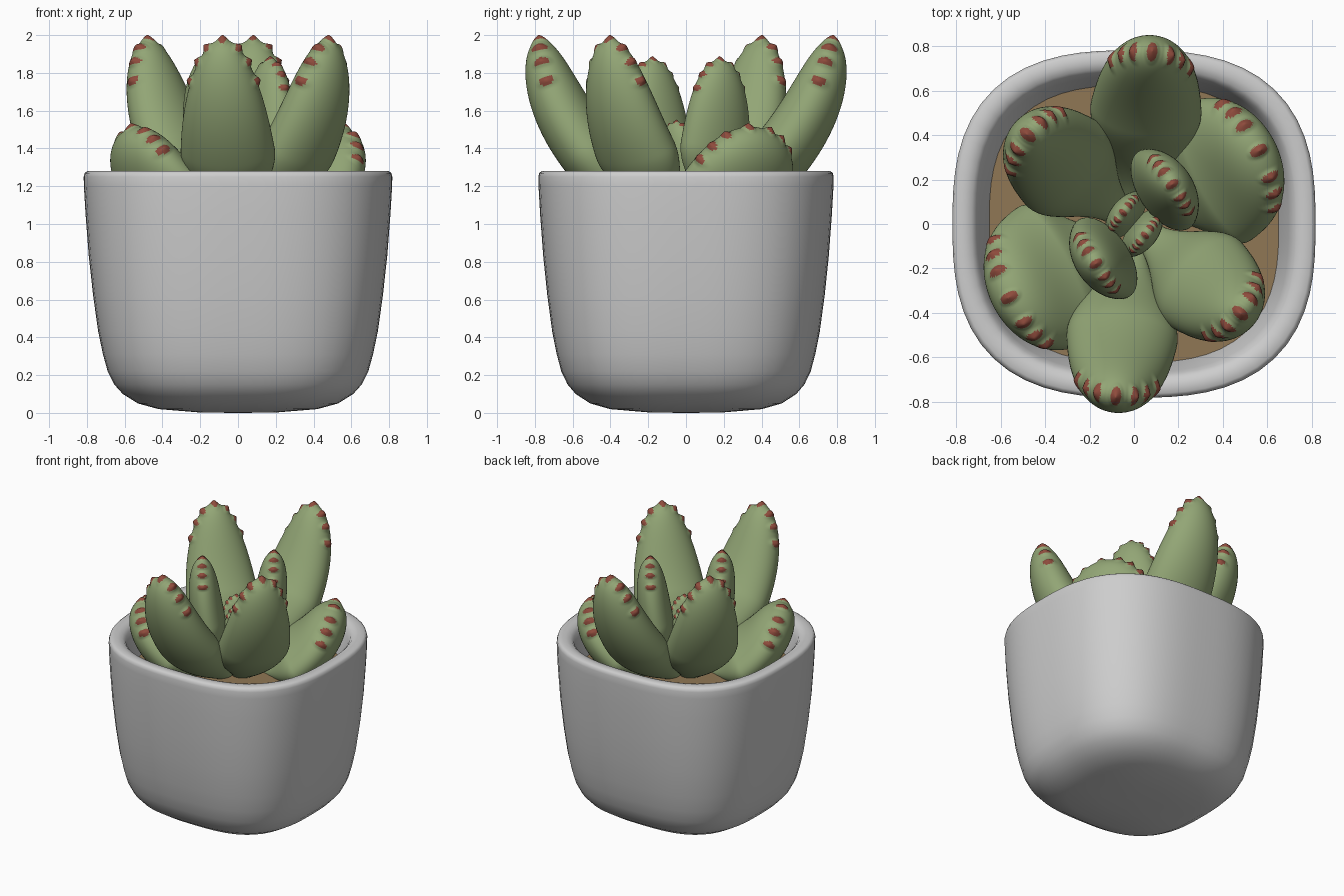
import bpy, bmesh, math
from mathutils import Vector

if "Cube" in bpy.data.objects:
    bpy.data.objects.remove(bpy.data.objects["Cube"])


def material(name, col):
    m = bpy.data.materials.new(name)
    m.diffuse_color = (*col, 1)
    m.use_nodes = True
    m.node_tree.nodes["Principled BSDF"].inputs["Base Color"].default_value = m.diffuse_color
    return m


GREY = material("pot grey", (0.61, 0.61, 0.61))
SOIL = material("soil brown", (0.28, 0.185, 0.09))
GREEN = material("leaf green", (0.29, 0.38, 0.18))
RED = material("tooth red", (0.27, 0.07, 0.045))


def make_object(name, bm, mats):
    bmesh.ops.recalc_face_normals(bm, faces=bm.faces[:])
    for f in bm.faces:
        f.smooth = True
    me = bpy.data.meshes.new(name)
    bm.to_mesh(me)
    bm.free()
    for m in mats:
        me.materials.append(m)
    ob = bpy.data.objects.new(name, me)
    bpy.context.collection.objects.link(ob)
    return ob


def squircle(bm, a, z, n, count=64):
    """Ring of vertices on a rounded square, slightly shallower in y."""
    ring = []
    for i in range(count):
        p = 2 * math.pi * i / count
        c, s = math.cos(p), math.sin(p)
        r = a / (abs(c) ** n + abs(s) ** n) ** (1 / n)
        ring.append(bm.verts.new((r * c, r * s * 0.957, z)))
    return ring


def bridge(bm, a, b):
    n = len(a)
    return [bm.faces.new((a[i], a[(i + 1) % n], b[(i + 1) % n], b[i])) for i in range(n)]


# Pot: rounded-square profile, outside from the base up, then down the inside
profile = [(0.2, 0.002), (0.42, 0.02), (0.53, 0.05), (0.61, 0.10), (0.655, 0.15),
           (0.69, 0.22), (0.715, 0.31), (0.74, 0.43), (0.767, 0.62), (0.79, 0.83),
           (0.807, 1.05), (0.816, 1.2), (0.817, 1.25), (0.812, 1.27), (0.798, 1.28),
           (0.76, 1.28), (0.73, 1.272), (0.71, 1.25), (0.695, 1.21), (0.665, 1.11), (0.64, 1.0)]
bm = bmesh.new()
rings = [squircle(bm, a, z, 2.9 - 0.2 * z / 1.28) for a, z in profile]
for a, b in zip(rings, rings[1:]):
    bridge(bm, a, b)
base = bm.verts.new((0, 0, 0))
for i in range(64):
    bm.faces.new((base, rings[0][(i + 1) % 64], rings[0][i]))
make_object("pot", bm, [GREY])

# Soil disc
bm = bmesh.new()
bm.faces.new(squircle(bm, 0.652, 1.05, 2.75))
make_object("soil", bm, [SOIL])


def leaf(name, origin, yaw, path, W, H, p, size, roll):
    """Fat leaf along a bezier (radius, height); toothed red-spotted rim at the tip."""
    out = Vector((math.cos(yaw), math.sin(yaw), 0))
    side = Vector((-math.sin(yaw), math.cos(yaw), roll)).normalized()
    org = Vector((origin[0], origin[1], 0))
    pts = [org + out * r + Vector((0, 0, z)) for r, z in path]

    def centre(t):
        k = 1 - t
        return pts[0] * k**3 + pts[1] * 3 * k * k * t + pts[2] * 3 * k * t * t + pts[3] * t**3

    def normal(t):
        k = 1 - t
        d = (pts[1] - pts[0]) * k * k + (pts[2] - pts[1]) * 2 * k * t + (pts[3] - pts[2]) * t * t
        return side.cross(d).normalized()

    def swell(t, q):
        u = min(1, t / 0.48)
        return (0.25 + 0.75 * u * u * (3 - 2 * u)) * math.sqrt(max(0, 1 - t**q))

    def rim(t, sgn):
        return centre(t) + side * (sgn * W * swell(t, p))

    # Teeth: position, rim tangent, thickness direction, outward direction
    teeth = []
    for t, sgn in [(1, 1)] + [(t, s) for t in (0.82, 0.905, 0.965) for s in (1, -1)]:
        nrm = normal(t)
        tan = side if t == 1 else (rim(t + 0.01, sgn) - rim(t - 0.01, sgn)).normalized()
        o = tan.cross(nrm)
        pos = rim(t, sgn)
        if o.dot(pos - centre(0.6)) < 0:
            o = -o
        teeth.append((pos, tan, nrm, o))

    def nearest(co, a, b):
        best, push = 9, None
        for pos, tan, nrm, o in teeth:
            d = co - pos
            if d.length < 0.12:
                q = math.hypot(d.dot(tan) / (a * size), d.dot(nrm) / (b * size))
                if q < best:
                    best, push = q, o
        return best, push

    N, M = 100, 64
    bm = bmesh.new()
    prev = None
    for i in range(N):
        t = math.sin(math.pi / 2 * i / N)
        c, nrm = centre(t), normal(t)
        w, h = W * swell(t, p), H * swell(t, p * 1.7)
        ring = []
        for j in range(M):
            f = 2 * math.pi * j / M
            ring.append(bm.verts.new(c + side * (w * math.cos(f)) + nrm * (h * math.sin(f))))
        if prev:
            faces = bridge(bm, prev, ring)
            if t > 0.7:
                for f in faces:
                    if nearest(f.calc_center_median(), 0.024, 0.043)[0] < 1:
                        f.material_index = 1
        else:
            bm.faces.new(ring[::-1])
        prev = ring
    tip = bm.verts.new(centre(1))
    for j in range(M):
        bm.faces.new((prev[j], prev[(j + 1) % M], tip)).material_index = 1
    for v in bm.verts:
        q, o = nearest(v.co, 0.036, 0.06)
        if q < 1:
            v.co += o * (0.025 * size * (1 - q))
    make_object(name, bm, [GREEN, RED])


# Leaves come in pairs, turned half a circle about the middle
kinds = [
    ("long_leaf", (0, 0), -96, [(0.08, 1.0), (0.45, 1.24), (0.71, 1.55), (0.78, 1.977)], 0.267, 0.165, 2.8, 1, 0),
    ("side_leaf", (0, 0), -40, [(0.06, 1.0), (0.36, 1.24), (0.57, 1.55), (0.625, 1.977)], 0.265, 0.16, 2.8, 1, 0),
    ("low_leaf", (0, 0.045), 27, [(0.08, 1.02), (0.34, 1.08), (0.56, 1.22), (0.63, 1.51)], 0.355, 0.16, 4, 1, 0.09),
    ("inner_leaf", (0.055, 0.10), 34, [(0.02, 1.03), (0.08, 1.3), (0.14, 1.6), (0.14, 1.87)], 0.22, 0.115, 2.9, 0.75, 0),
    ("bud_leaf", (-0.01, 0.02), 142, [(0.0, 1.03), (0.03, 1.2), (0.05, 1.4), (0.05, 1.54)], 0.135, 0.065, 2.8, 0.5, 0),
]
for name, (ox, oy), deg, path, W, H, p, size, roll in kinds:
    for k, sg in enumerate((1, -1)):
        leaf(f"{name}_{k + 1}", (ox * sg, oy * sg), math.radians(deg + 180 * k), path, W, H, p, size, roll)
